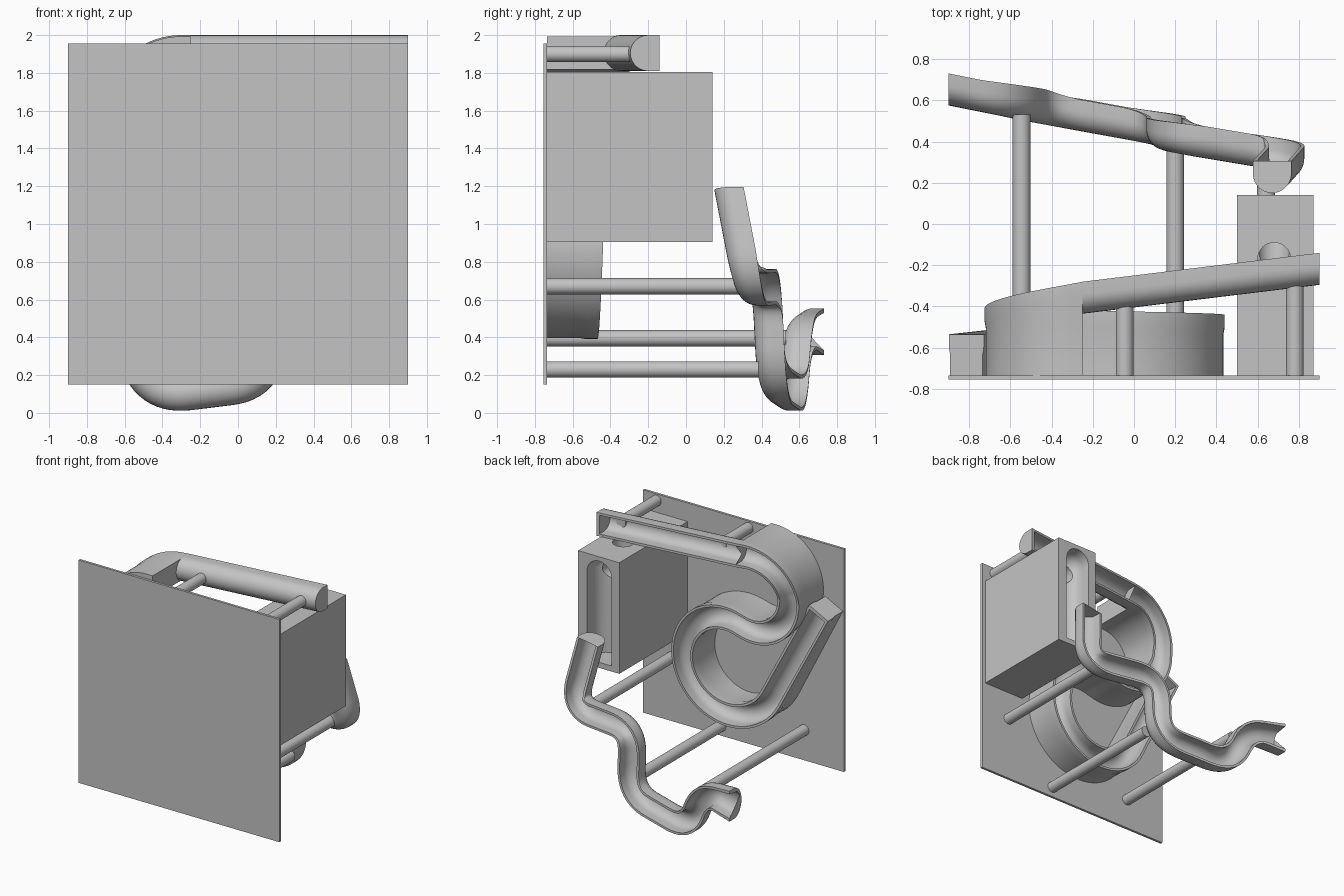
import bpy, bmesh
from math import sin, cos, pi, radians
from mathutils import Vector

cube = bpy.data.objects.get("Cube")
if cube:
    bpy.data.objects.remove(cube)

grey = bpy.data.materials.new("light_grey")
grey.use_nodes = True
grey.diffuse_color = (0.55, 0.55, 0.55, 1)
grey.node_tree.nodes["Principled BSDF"].inputs["Base Color"].default_value = grey.diffuse_color

R, INNER, RIM = 0.095, 0.076, 0.06   # gutter outer radius, inner radius, rim height
BACK = -0.735                        # inner face of the board


def finish(name, bm, smooth=True):
    bmesh.ops.recalc_face_normals(bm, faces=bm.faces)
    mesh = bpy.data.meshes.new(name)
    bm.to_mesh(mesh)
    bm.free()
    obj = bpy.data.objects.new(name, mesh)
    bpy.context.collection.objects.link(obj)
    mesh.materials.append(grey)
    bpy.ops.object.select_all(action="DESELECT")
    obj.select_set(True)
    bpy.context.view_layer.objects.active = obj
    if smooth:
        bpy.ops.object.shade_smooth_by_angle(angle=radians(35))
    return obj


def box(name, lo, hi):
    bm = bmesh.new()
    bmesh.ops.create_cube(bm, size=1)
    lo, hi = Vector(lo), Vector(hi)
    for v in bm.verts:
        v.co = (lo + hi) / 2 + v.co * (hi - lo)
    return finish(name, bm, False)


def cylinder(name, a, b, r, ball=False):
    a, b = Vector(a), Vector(b)
    bm = bmesh.new()
    bmesh.ops.create_cone(bm, cap_ends=True, segments=32, radius1=r, radius2=r, depth=(b - a).length)
    bm.transform((b - a).to_track_quat("Z", "Y").to_matrix().to_4x4())
    bmesh.ops.translate(bm, verts=bm.verts, vec=(a + b) / 2)
    return finish(name, bm)


def sphere(name, c, r):
    bm = bmesh.new()
    bmesh.ops.create_uvsphere(bm, u_segments=32, v_segments=16, radius=r)
    bmesh.ops.translate(bm, verts=bm.verts, vec=c)
    return finish(name, bm)


def arc(r, a, b, n=14):
    return [(r * cos(a + (b - a) * i / n), r * sin(a + (b - a) * i / n)) for i in range(n + 1)]


# Gutter sections: (across, along y); None as y means down to the board
inside = [(-INNER, RIM)] + arc(INNER, pi, 2 * pi) + [(INNER, RIM)]
gutter = inside + [(R, RIM)] + arc(R, 0, -pi) + [(-R, RIM)]
walled = inside + [(R, RIM), (R, 0), (0.088, -0.04), (0.088, None),
                   (-0.088, None), (-0.088, -0.04), (-R, 0), (-R, RIM)]
plug = [(R, RIM)] + arc(R, 0, -pi) + [(-R, RIM)]


def sweep(name, path, section, flare=0):
    """Sweep a section along a path, keeping its open side towards +y."""
    bm, rings = bmesh.new(), []
    for i, p in enumerate(path):
        t = path[min(i + 1, len(path) - 1)] - path[max(i - 1, 0)]
        across = Vector((t.z, 0, -t.x)).normalized()
        k = 1 + flare * max(0, 1 - (p - path[-1]).length / 0.2)
        ring = []
        for u, v in section:
            q = p + across * u * k
            q.y = BACK if v is None else p.y + v
            ring.append(bm.verts.new(q))
        rings.append(ring)
    for a, b in zip(rings, rings[1:]):
        for j in range(len(a)):
            k = (j + 1) % len(a)
            bm.faces.new((a[j], a[k], b[k], b[j]))
    bm.faces.new(rings[0])
    bm.faces.new(rings[-1])
    bmesh.ops.triangulate(bm, faces=[f for f in bm.faces if len(f.verts) > 4])
    return finish(name, bm)


def rounded(corners, d):
    """Polyline with every inner corner rounded off over distance d."""
    pts = [Vector(c) for c in corners]
    out = [pts[0]]
    for a, c, b in zip(pts, pts[1:], pts[2:]):
        s = c + (a - c).normalized() * min(d, (a - c).length * 0.48)
        e = c + (b - c).normalized() * min(d, (b - c).length * 0.48)
        for i in range(13):
            t = i / 12
            out.append(s * (1 - t) ** 2 + c * 2 * t * (1 - t) + e * t * t)
    # split the last straight so that the flare is gradual
    return out + [out[-1].lerp(pts[-1], i / 5) for i in range(1, 6)]


# Board and lift housing
box("board", (-0.9, -0.755, 0.15), (0.9, BACK, 1.955))
housing = box("housing", (0.5, BACK, 0.905), (0.87, 0.14, 1.805))

# Drop hole in the top of the housing and the groove in its back face
cutters = [
    cylinder("hole_cutter", (0.68, -0.17, 1.9), (0.68, -0.17, 1.62), 0.08),
    cylinder("passage_cutter", (0.68, -0.17, 1.66), (0.68, 0.06, 1.62), 0.08),
    cylinder("groove_cutter", (0.68, 0.06, 0.95), (0.68, 0.06, 1.66), 0.11),
    sphere("groove_top_cutter", (0.68, 0.06, 1.66), 0.11),
    box("groove_mouth_cutter", (0.57, 0.06, 0.95), (0.79, 0.2, 1.66)),
    cylinder("arch_cutter", (0.68, 0.06, 1.66), (0.68, 0.2, 1.66), 0.11),
]
for c in cutters:
    c.hide_render = True
    bpy.context.view_layer.objects.active = housing
    mod = housing.modifiers.new("cut", "BOOLEAN")
    mod.operation = "DIFFERENCE"
    mod.solver = "EXACT"
    mod.object = c
    bpy.ops.object.modifier_apply(modifier=mod.name)
    bpy.data.objects.remove(c)
bpy.ops.object.select_all(action="DESELECT")
housing.select_set(True)
bpy.ops.object.shade_smooth_by_angle(angle=radians(35))

# Upper straight gutter with its closed end
start, bend = Vector((0.9, -0.2, 1.905)), Vector((-0.25, -0.34, 1.905))
sweep("upper_gutter", [start, bend], gutter)
sweep("upper_gutter_end", [start, start.lerp(bend, 0.02)], plug)

# Hook, loop and exit ramp, walled down to the board
hook, loop, hook_r, loop_r = (-0.3, 1.575), (-0.055, 0.885), 0.33, 0.4
path = [bend.copy()]


def turn(centre, r, a0, a1, y0, y1, n=20):
    for i in range(n + 1):
        t = i / n
        a = radians(a0 + (a1 - a0) * t)
        path.append(Vector((centre[0] + r * cos(a), y0 + (y1 - y0) * t, centre[1] + r * sin(a))))


turn(hook, hook_r, 90, 180, -0.35, -0.47)
turn(hook, hook_r, 183, 287, -0.47, -0.48)
turn(loop, loop_r, 107, 0, -0.48, -0.5)
turn(loop, loop_r, -3, -153, -0.5, -0.55, 30)
path.append(Vector((-0.813, -0.595, 1.49)))
sweep("loop_gutter", path, walled)
tip = path[-1]
sweep("loop_gutter_end", [tip.lerp(path[-2], 0.03), tip], plug)

# Lower winding gutter with a flared outlet
sweep("lower_gutter", rounded([
    (0.67, 0.245, 1.18), (0.76, 0.345, 0.66), (0.155, 0.445, 0.67), (0.155, 0.47, 0.16),
    (-0.45, 0.58, 0.085), (-0.6, 0.61, 0.43), (-0.9, 0.67, 0.43)], 0.2), gutter, 0.3)

# Support rods
rods = {
    "upper_rod_outer": (0.78, -0.28, 1.9), "upper_rod_inner": (-0.045, -0.39, 1.9),
    "lower_rod_high": (0.64, 0.29, 0.67), "lower_rod_middle": (0.2, 0.385, 0.23),
    "lower_rod_far": (-0.545, 0.53, 0.395),
}
for name, (x, y, z) in rods.items():
    cylinder(name, (x, BACK, z), (x, y, z), 0.043)
